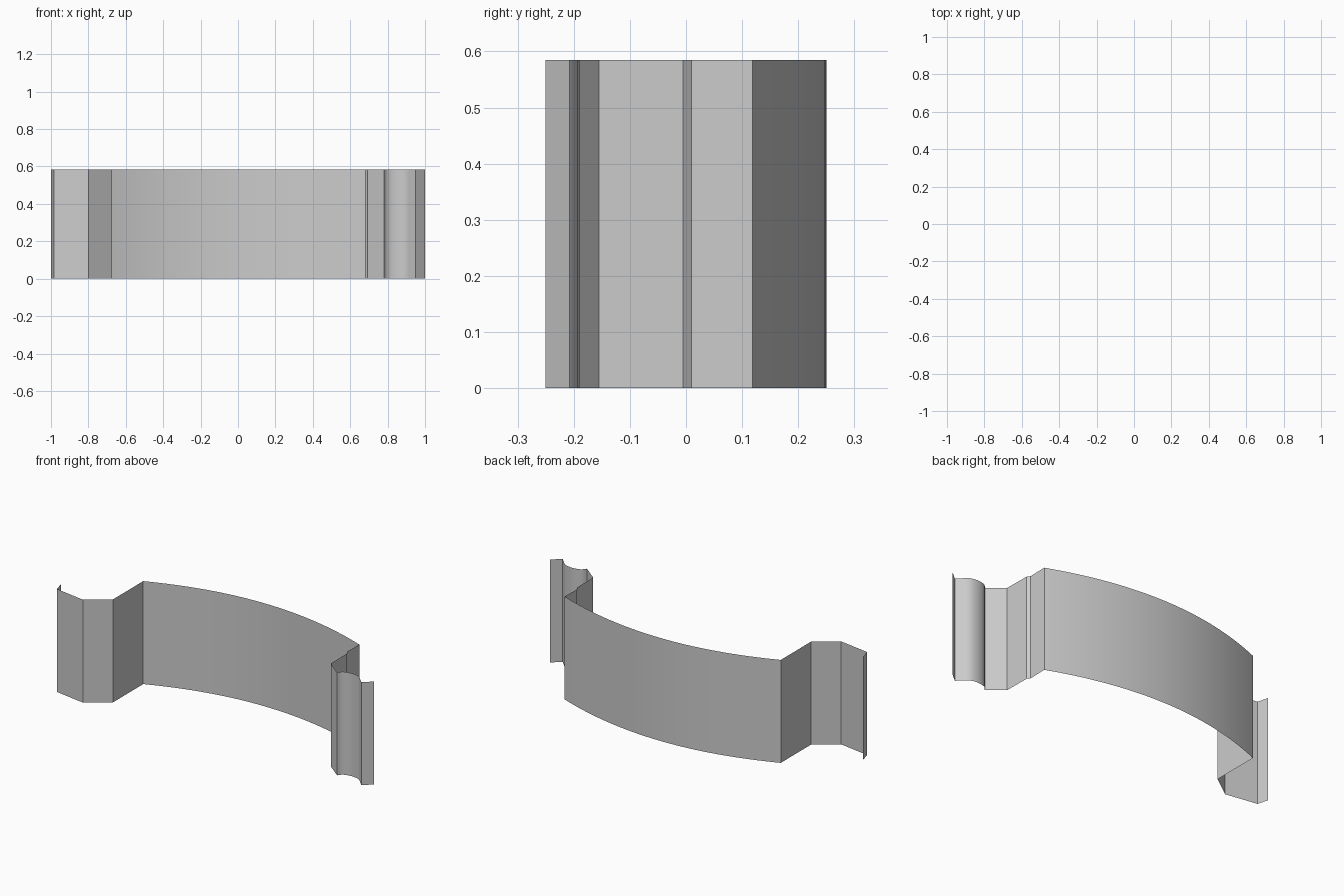
import bpy, bmesh, math

if "Cube" in bpy.data.objects:
    bpy.data.objects.remove(bpy.data.objects["Cube"])

HEIGHT = 0.585


def arc_y(x):
    # shallow bow, very slightly lower toward the left end
    return 0.25 - (0.30 if x < 0 else 0.285) * x * x


# left flange: small return lip, wing, then the step up to the bow
left_flange = [(-1.0, -0.16), (-0.985, -0.22), (-0.80, -0.25), (-0.675, -0.16)]

# bowed central strap
N = 32
bow = [(x, arc_y(x)) for x in (-0.675 + 1.355 * i / N for i in range(N + 1))]

# right flange: step with small jog, rounded hook, outer lip
right_step = [(0.678, 0.01), (0.69, -0.005), (0.692, -0.155), (0.78, -0.225)]
hook = [(0.85 - 0.065 * math.cos(math.radians(t)),
         -0.22 + 0.03 * math.sin(math.radians(t))) for t in range(15, 166, 25)]
right_lip = [(0.95, -0.25), (1.0, -0.208)]

profile = left_flange + bow + right_step + hook + right_lip

# extrude the open profile upward into a single thin sheet
bm = bmesh.new()
verts = [bm.verts.new((x, y, 0)) for x, y in profile]
edges = [bm.edges.new(pair) for pair in zip(verts, verts[1:])]
top = bmesh.ops.extrude_edge_only(bm, edges=edges)["geom"]
bmesh.ops.translate(bm, vec=(0, 0, HEIGHT),
                    verts=[g for g in top if isinstance(g, bmesh.types.BMVert)])
bmesh.ops.recalc_face_normals(bm, faces=bm.faces)

mesh = bpy.data.meshes.new("curved_strap")
bm.to_mesh(mesh)
bm.free()
strap = bpy.data.objects.new("curved_strap", mesh)
bpy.context.collection.objects.link(strap)

# smooth bow, crisp folds
bpy.context.view_layer.objects.active = strap
strap.select_set(True)
bpy.ops.object.shade_smooth_by_angle(angle=math.radians(30))
